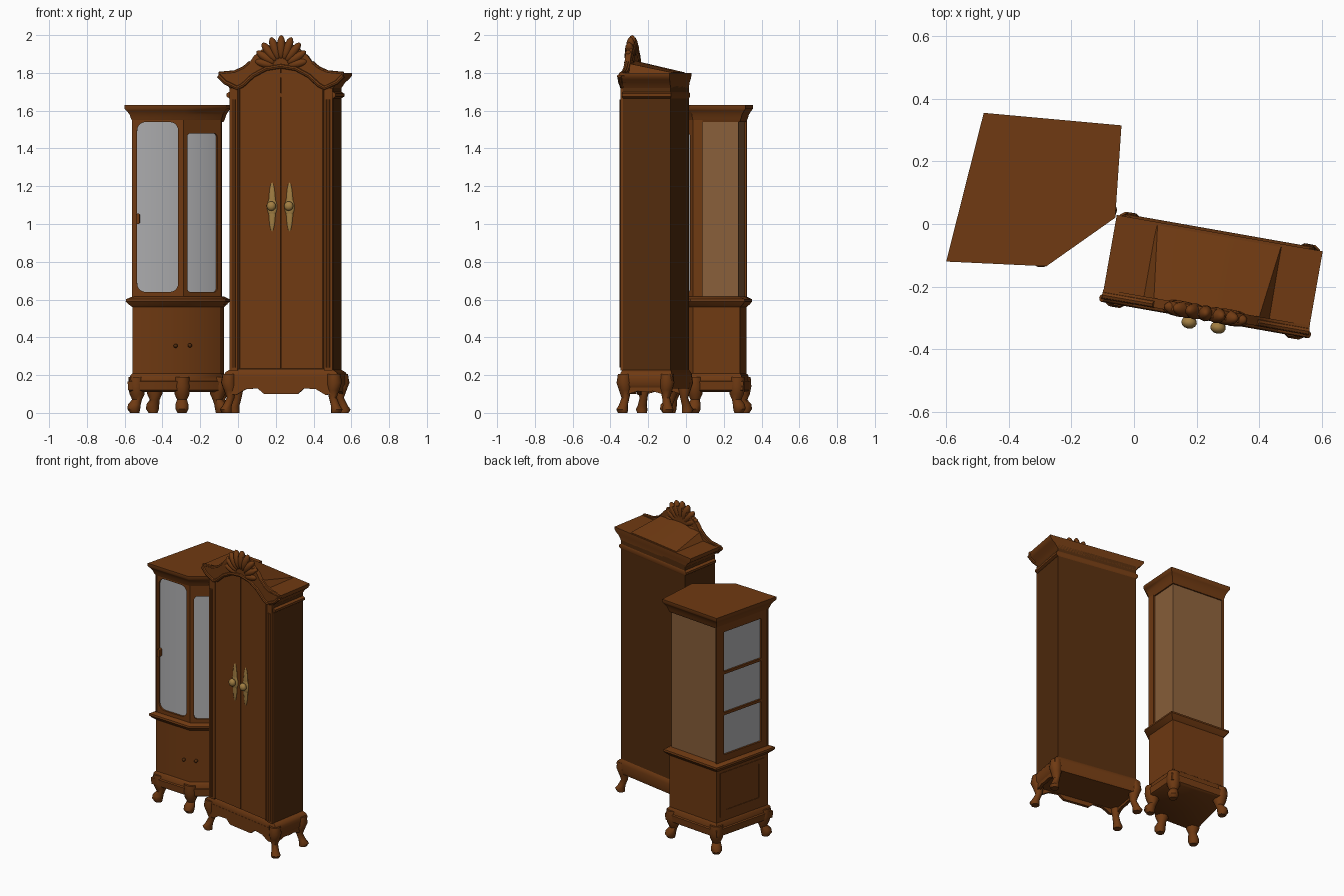
import bpy, bmesh, math
from mathutils import Vector, Matrix

if "Cube" in bpy.data.objects:
    bpy.data.objects.remove(bpy.data.objects["Cube"])

def material(name, r, g, b):
    m = bpy.data.materials.new(name)
    m.diffuse_color = (r, g, b, 1)
    m.use_nodes = True
    m.node_tree.nodes["Principled BSDF"].inputs["Base Color"].default_value = m.diffuse_color
    return m

WOOD = material("brown wood", 0.16, 0.042, 0.006)
DARK = material("dark wood", 0.085, 0.025, 0.004)
TAN = material("tan back panel", 0.25, 0.115, 0.042)
GLASS = material("grey glass", 0.42, 0.42, 0.43)
GOLD = material("brass", 0.36, 0.21, 0.055)

def finish(name, bm, mats, matrix=Matrix()):
    bmesh.ops.recalc_face_normals(bm, faces=bm.faces)
    me = bpy.data.meshes.new(name)
    bm.to_mesh(me)
    bm.free()
    ob = bpy.data.objects.new(name, me)
    for m in mats:
        me.materials.append(m)
    ob.matrix_world = matrix
    bpy.context.collection.objects.link(ob)
    return ob

def loft(name, rings, mats, matrix=Matrix(), side_rule=None):
    """Skin a stack of equal closed rings and cap both ends."""
    bm = bmesh.new()
    vs = [[bm.verts.new(p) for p in r] for r in rings]
    n = len(rings[0])
    for a, b in zip(vs, vs[1:]):
        for i in range(n):
            j = (i + 1) % n
            f = bm.faces.new((a[i], a[j], b[j], b[i]))
            if side_rule:
                f.material_index = side_rule(i)
    bm.faces.new(vs[0])
    bm.faces.new(vs[-1])
    return finish(name, bm, mats, matrix)

def plate(name, loops, thick, matrix, mat):
    """Flat plate from 2D outlines (the second outline is a hole)."""
    cu = bpy.data.curves.new(name, 'CURVE')
    cu.dimensions = '2D'
    cu.fill_mode = 'BOTH'
    cu.extrude = thick / 2
    for pts in loops:
        s = cu.splines.new('POLY')
        s.points.add(len(pts) - 1)
        for p, q in zip(s.points, pts):
            p.co = (q[0], q[1], 0, 1)
        s.use_cyclic_u = True
    cu.materials.append(mat)
    ob = bpy.data.objects.new(name, cu)
    ob.matrix_world = matrix
    bpy.context.collection.objects.link(ob)

def bead(name, pts, r, matrix, mat):
    """Round moulding along a path."""
    cu = bpy.data.curves.new(name, 'CURVE')
    cu.dimensions = '3D'
    cu.bevel_depth = r
    cu.bevel_resolution = 2
    cu.use_fill_caps = True
    s = cu.splines.new('POLY')
    s.points.add(len(pts) - 1)
    for p, q in zip(s.points, pts):
        p.co = (q[0], q[1], q[2], 1)
    cu.materials.append(mat)
    ob = bpy.data.objects.new(name, cu)
    ob.matrix_world = matrix
    bpy.context.collection.objects.link(ob)

def ball(name, loc, scale, mat, matrix=Matrix(), tilt=0):
    bm = bmesh.new()
    bmesh.ops.create_uvsphere(bm, u_segments=12, v_segments=8, radius=1)
    local = Matrix.Translation(loc) @ Matrix.Rotation(tilt, 4, 'Y') @ Matrix.Diagonal((*scale, 1))
    bmesh.ops.transform(bm, matrix=local, verts=bm.verts)
    return finish(name, bm, [mat], matrix)

def leg(name, x, y, out, sections, matrix=Matrix()):
    """Curved leg: sections are (height, outward shift, radius)."""
    out = Vector(out).normalized()
    rings = []
    for z, o, r in sections:
        rings.append([(x + out.x * o + r * math.cos(k * math.tau / 10),
                       y + out.y * o + r * math.sin(k * math.tau / 10), z) for k in range(10)])
    loft(name, rings, [WOOD], matrix)

def wall_frame(origin, d):
    d = Vector((d[0], d[1], 0)).normalized()
    n = d.cross(Vector((0, 0, 1)))
    m = Matrix((d, (0, 0, 1), n)).transposed().to_4x4()
    return Matrix.Translation(origin) @ m

def rect(x0, x1, z0, z1, r=0.0):
    if r == 0:
        return [(x0, z0), (x1, z0), (x1, z1), (x0, z1)]
    pts = []
    for cx, cz, a in ((x0 + r, z0 + r, 180), (x1 - r, z0 + r, 270), (x1 - r, z1 - r, 0), (x0 + r, z1 - r, 90)):
        pts += [(cx + r * math.cos(math.radians(a + t)), cz + r * math.sin(math.radians(a + t))) for t in range(0, 91, 18)]
    return pts

# ---------- display cabinet (five-sided plan) ----------
PLAN = [Vector(p) for p in ((-0.60, -0.12), (-0.28, -0.135), (-0.06, 0.02), (-0.04, 0.315), (-0.48, 0.355))]

def plan(off):
    res = []
    for i, p in enumerate(PLAN):
        a = (p - PLAN[i - 1]).normalized()
        b = (PLAN[(i + 1) % 5] - p).normalized()
        n1, n2 = Vector((a.y, -a.x)), Vector((b.y, -b.x))
        res.append(p + (n1 + n2) * (off / (1 + n1.dot(n2))))
    return res

def tier(name, profile, mats=(WOOD,), rule=None):
    loft(name, [[(p.x, p.y, z) for p in plan(o)] for z, o in profile], mats, side_rule=rule)

tier("vitrine_base", [(.11, -.03), (.12, -.015), (.165, -.012), (.17, -.02), (.2, -.024), (.21, -.034)])
tier("vitrine_cupboard", [(.2, -.032), (.58, -.032)])
tier("vitrine_waist", [(.56, -.032), (.575, -.016), (.59, -.004), (.602, -.006), (.616, -.032)])
tier("vitrine_glazed_core", [(.61, -.042), (1.56, -.042)], (GLASS, TAN), lambda i: 1 if i in (2, 3) else 0)
tier("vitrine_cornice", [(1.54, -.034), (1.56, -.026), (1.58, -.02), (1.6, -.008), (1.61, 0), (1.63, 0)])

body = plan(-.03)
def wall(i, inset):
    a, b = body[i], body[(i + 1) % 5]
    m = wall_frame((a.x, a.y, 0), b - a) @ Matrix.Translation((0, 0, -inset))
    return m, (b - a).length

# window frames: front door, diagonal, left side
for i, name, mx, z0, z1, r in ((0, "front", .028, .64, 1.54, .045), (1, "diagonal", .025, .64, 1.48, .02), (4, "left", .06, .66, 1.50, .006)):
    m, L = wall(i, .006)
    plate("window_frame_" + name, [rect(0, L, .61, 1.55), rect(mx, L - mx, z0, z1, r)], .012, m, WOOD)
# stile on the right side, shelf edges and lower panel on the left side
m, L = wall(2, .006)
plate("right_stile", [rect(0, .05, .61, 1.55)], .012, m, WOOD)
m, L = wall(4, .006)
for z in (.93, 1.21):
    plate("shelf_edge", [rect(.06, L - .06, z, z + .018)], .012, m, WOOD)
plate("left_lower_panel", [rect(.03, L - .03, .24, .54), rect(.08, L - .08, .28, .51)], .014, m, WOOD)
# door catch and small knobs
m, L = wall(0, 0)
plate("door_catch", [rect(.022, .042, 1.0, 1.055, .008)], .024, m, WOOD)
ball("cupboard_knob", (-.33, -.115, .355), (.011, .014, .011), DARK)
ball("cupboard_knob", (-.255, -.09, .357), (.011, .014, .011), DARK)
# feet
centre = sum(PLAN, Vector((0, 0))) / 5
for p in plan(-.055):
    leg("vitrine_foot", p.x, p.y, p - centre,
        [(0, .02, .024), (.02, .026, .034), (.045, .022, .034), (.07, .005, .026), (.1, .005, .04), (.14, .01, .044), (.19, .01, .04)])

# ---------- wardrobe (turned about ten degrees) ----------
W = Matrix.Translation((.25, -.165, 0)) @ Matrix.Rotation(math.radians(-10), 4, 'Z')

def front(v):
    return W @ wall_frame((0, v, 0), (1, 0))

def block(name, profile, mat=WOOD):
    rings = []
    for z, ox, oy in profile:
        x, y = .279 + ox, .128 + oy
        rings.append([(-x, -y + .006, z), (x, -y + .006, z), (x, y + .006, z), (-x, y + .006, z)])
    loft(name, rings, [mat], W)

def mirrored(half):
    return half + [(-x, z) for x, z in reversed(half) if x > 0]

block("wardrobe_carcass", [(.2, 0, 0), (1.75, 0, 0)], DARK)
block("wardrobe_base", [(.13, .012, .004), (.15, .026, .01), (.2, .028, .012), (.215, .02, .008), (.228, 0, 0)])
block("wardrobe_neck_bead", [(1.665, 0, 0), (1.675, .014, .004), (1.69, .014, .004), (1.70, 0, 0)])
block("wardrobe_cornice", [(1.72, 0, 0), (1.75, .02, .0), (1.765, .04, .002), (1.785, .055, .004), (1.80, .055, .004)])
# scalloped aprons
plate("front_apron", [mirrored([(0, .10), (.09, .10), (.125, .13), (.19, .125), (.24, .095), (.285, .10), (.3, .14), (.3, .19)])], .02, front(-.125), WOOD)
for s in (-1, 1):
    side = W @ wall_frame((s * .285, 0, 0), (0, s))
    plate("side_apron", [mirrored([(0, .11), (.04, .115), (.09, .10), (.125, .11), (.125, .17)])], .02, side, WOOD)
# legs
for u in (-1, 1):
    for v, d in ((-.105, -1), (.105, 1)):
        leg("wardrobe_leg", u * .268, v, (u, d * .6),
            [(0, .03, .026), (.018, .036, .031), (.04, .026, .024), (.08, .008, .021), (.12, .012, .032), (.16, .02, .04), (.205, .015, .036)], W)
# doors, pilasters and beads
for s in (-1, 1):
    plate("door", [[(s * x, z) for x, z in ((.002, .235), (.222, .235), (.222, 1.72), (.15, 1.775), (.08, 1.812), (.002, 1.825))]], .02, front(-.123), WOOD)
    plate("pilaster", [rect(*sorted((s * .232, s * .277)), .225, 1.72)], .024, front(-.123), WOOD)
    bead("pilaster_bead", [(s * .255, .24, 0), (s * .255, 1.66, 0)], .012, front(-.132), WOOD)
    bead("door_bead", [(s * .226, .235, 0), (s * .226, 1.72, 0)], .006, front(-.133), WOOD)
    # brass handles
    ball("handle_plate", (s * .047, -.135, 1.09), (.019, .008, .13), GOLD, W)
    ball("handle_plate_middle", (s * .047, -.136, 1.09), (.027, .009, .05), GOLD, W)
    ball("handle_knob", (s * .047, -.16, 1.095), (.025, .02, .025), GOLD, W)
# pediment with arched moulding
arch = [(.335, 1.785), (.30, 1.75), (.235, 1.72), (.205, 1.735), (.15, 1.785), (.08, 1.822), (0, 1.835)]
crown = [(0, 1.97), (.05, 1.955), (.10, 1.925), (.145, 1.89), (.165, 1.86), (.20, 1.83), (.25, 1.808), (.335, 1.80)]
plate("pediment", [mirrored(crown + arch[:-1] + [(0, 1.835)])[:-1]], .03, front(-.118), WOOD)
edge = [(x, z, 0) for x, z in arch]
bead("arch_moulding", edge + [(-x, z, 0) for x, z, _ in reversed(edge[:-1])], .012, front(-.132), WOOD)
top = [(x, z, 0) for x, z in crown[4:]]
for s in (-1, 1):
    bead("crest_scroll", [(s * x, z - .006, 0) for x, z, _ in top], .012, front(-.122), WOOD)
# shell crest ribs
for k in range(-4, 5):
    a = k * math.radians(19)
    length = .172 - .0015 * k * k
    c = length * .62
    ball("shell_rib", (math.sin(a) * c, -.122, 1.828 + math.cos(a) * c), (.024, .026, length * .38), WOOD, W, a)
# sloping roof behind the pediment
roof = [[(x, -.11, z) for x, z in ((-.21, 1.79), (.21, 1.79), (.17, 1.85), (0, 1.865), (-.17, 1.85))],
        [(x, .128, z) for x, z in ((-.21, 1.79), (.21, 1.79), (.2, 1.802), (0, 1.803), (-.2, 1.802))]]
loft("wardrobe_roof", roof, [WOOD], W)

# turn curves into meshes, smooth gentle angles
bpy.context.view_layer.update()
for ob in bpy.data.objects:
    ob.select_set(True)
    bpy.context.view_layer.objects.active = ob
bpy.ops.object.convert(target='MESH')
bpy.ops.object.shade_smooth_by_angle(angle=math.radians(40))
